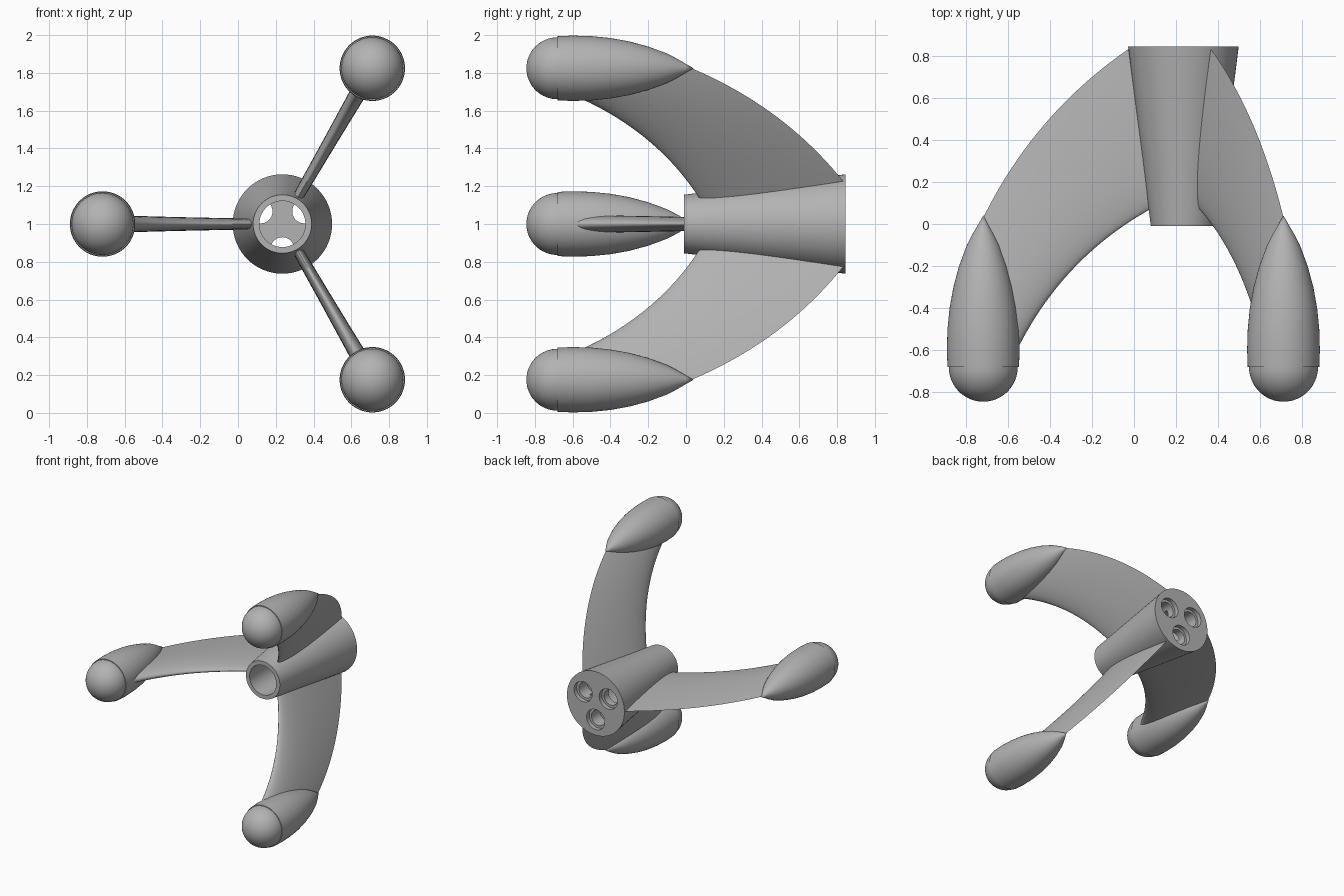
import bpy, bmesh, math
from mathutils import Vector, Matrix

if "Cube" in bpy.data.objects:
    bpy.data.objects.remove(bpy.data.objects["Cube"])

AXIS = Vector((0.235, 0, 1.0))   # hub axis runs along y
REACH = 0.952                    # pod distance from the axis

grey = bpy.data.materials.new("satin grey")
grey.use_nodes = True
COLOUR = (0.45, 0.45, 0.45, 1)
grey.diffuse_color = COLOUR
grey.node_tree.nodes["Principled BSDF"].inputs["Base Color"].default_value = COLOUR


def finish(name, bm, angle=30):
    bmesh.ops.remove_doubles(bm, verts=bm.verts, dist=1e-5)
    bmesh.ops.recalc_face_normals(bm, faces=bm.faces)
    mesh = bpy.data.meshes.new(name)
    bm.to_mesh(mesh)
    bm.free()
    mesh.materials.append(grey)
    obj = bpy.data.objects.new(name, mesh)
    bpy.context.collection.objects.link(obj)
    smooth(obj, angle)
    return obj


def smooth(obj, angle=30):
    bpy.ops.object.select_all(action='DESELECT')
    obj.select_set(True)
    bpy.context.view_layer.objects.active = obj
    bpy.ops.object.shade_smooth_by_angle(angle=math.radians(angle))


def lathe(name, profile, centre, steps=64, angle=30):
    """Spin (radius, y) points around a line parallel to y."""
    bm = bmesh.new()
    verts = [bm.verts.new((r, y, 0)) for r, y in profile]
    edges = [bm.edges.new(pair) for pair in zip(verts, verts[1:])]
    bmesh.ops.spin(bm, geom=verts + edges, cent=(0, 0, 0), axis=(0, 1, 0),
                   angle=2 * math.pi, steps=steps, use_merge=True)
    bmesh.ops.translate(bm, verts=bm.verts, vec=centre)
    return finish(name, bm, angle)


def radial(angle, distance):
    a = math.radians(angle)
    return AXIS + Vector((math.cos(a), 0, math.sin(a))) * distance


def bezier(points, t):
    a, b, c = (Vector(p) for p in points)
    return a * (1 - t) ** 2 + b * 2 * t * (1 - t) + c * t ** 2


# Tapered hub with a blind bore at the front
hub = lathe("hub", [(0, 0.75), (0.122, 0.75), (0.122, -0.01), (0.155, -0.01),
                    (0.263, 0.845), (0, 0.845)], AXIS)

# Three stepped holes through the back plate
for i, angle in enumerate((30, 150, 270)):
    cutter = lathe(f"hole_cutter_{i + 1}",
                   [(0, 0.70), (0.063, 0.70), (0.063, 0.81), (0.083, 0.81),
                    (0.083, 0.9), (0, 0.9)], radial(angle, 0.133), 40)
    cutter.hide_render = True
    cutter.hide_viewport = True
    cut = hub.modifiers.new("hole", 'BOOLEAN')
    cut.operation = 'DIFFERENCE'
    cut.solver = 'EXACT'
    cut.object = cutter

# Bake the holes, then drop the cutters
graph = bpy.context.evaluated_depsgraph_get()
baked = bpy.data.meshes.new_from_object(hub.evaluated_get(graph))
hub.modifiers.clear()
hub.data = baked
for obj in [o for o in bpy.data.objects if o.name.startswith("hole_cutter")]:
    bpy.data.objects.remove(obj)
smooth(hub)

# Swept arms: an aerofoil stretched between a front and a rear edge curve
FRONT_EDGE = [(0.14, 0.08), (0.60, -0.17), (0.82, -0.66)]
REAR_EDGE = [(0.25, 0.84), (0.709, 0.526), (0.952, 0.03)]
SPANS, CHORDS = 32, 20


def aerofoil(u):
    shape = 1.48 * math.sqrt(u) - 0.63 * u - 1.76 * u**2 + 1.42 * u**3 - 0.51 * u**4
    return max(shape, 0)


def arm(name, angle):
    bm = bmesh.new()
    rows = []
    for i in range(SPANS + 1):
        t = i / SPANS
        front, rear = bezier(FRONT_EDGE, t), bezier(REAR_EDGE, t)
        thick = 0.058 + 0.034 * t
        row = []
        for k in range(-CHORDS, CHORDS):
            u = (k / CHORDS) ** 2
            d, y = front.lerp(rear, u)
            side = math.copysign(thick * aerofoil(u), k)
            row.append(bm.verts.new((d, y, side)))
        rows.append(row)
    n = 2 * CHORDS
    for a, b in zip(rows, rows[1:]):
        for k in range(n):
            bm.faces.new((a[k], a[(k + 1) % n], b[(k + 1) % n], b[k]))
    bm.faces.new(rows[0])
    bm.faces.new(rows[-1])
    turn = Matrix.Rotation(-math.radians(angle), 4, 'Y')
    bmesh.ops.transform(bm, matrix=Matrix.Translation(AXIS) @ turn, verts=bm.verts)
    return finish(name, bm, 40)


# Teardrop pod: pointed tail, small step, rounded nose
tail = [(0, 0.04), (0.023, 0), (0.052, -0.05), (0.078, -0.1), (0.115, -0.2),
        (0.142, -0.3), (0.160, -0.4), (0.170, -0.5), (0.173, -0.6), (0.170, -0.68)]
nose = [(0.164 * math.cos(a), -0.68 - 0.165 * math.sin(a))
        for a in (i * math.pi / 32 for i in range(17))]

for label, angle in (("upper", 60), ("side", 180), ("lower", 300)):
    arm(label + "_arm", angle)
    lathe(label + "_pod", tail + nose, radial(angle, REACH))
